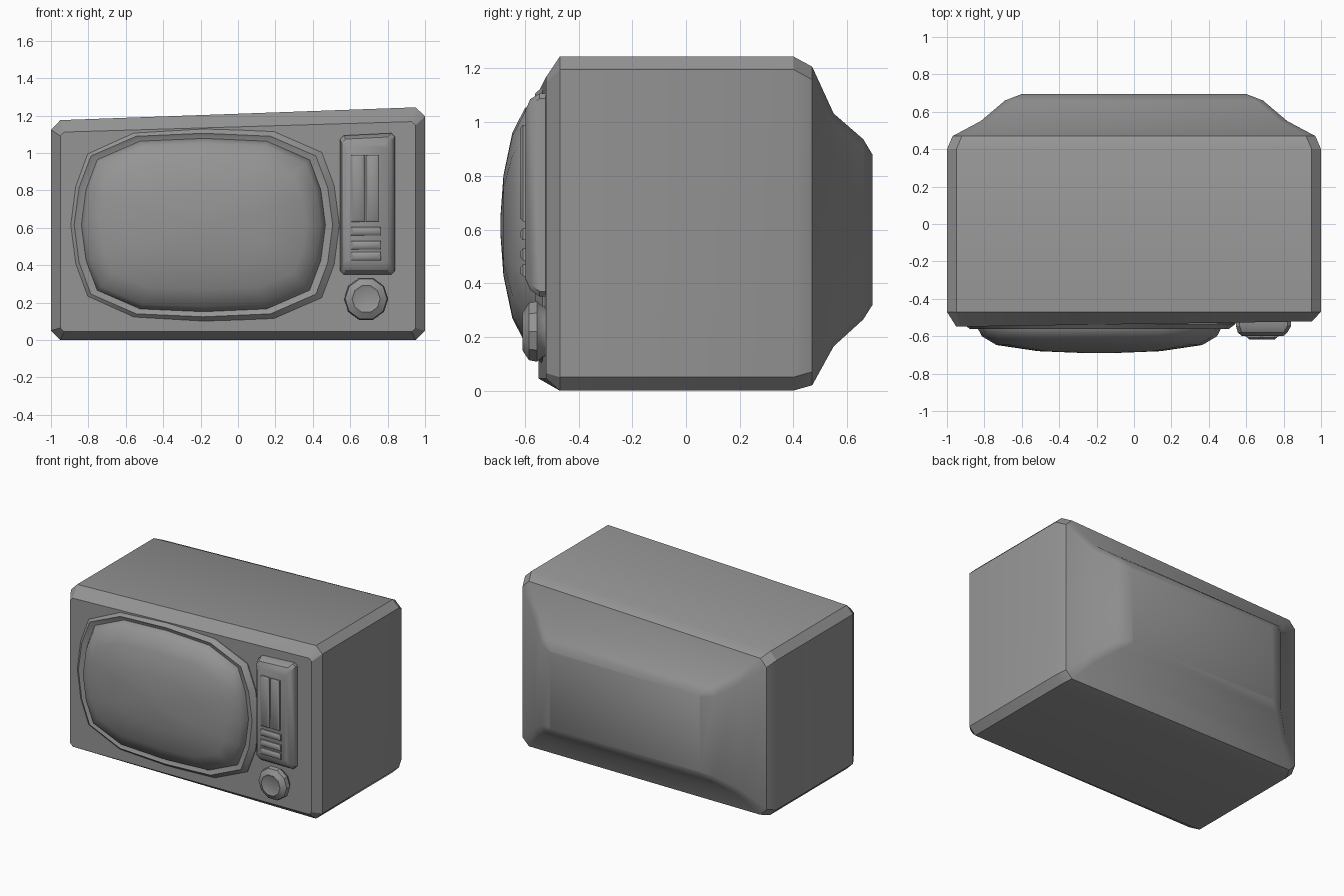
import bpy, bmesh, math

old = bpy.data.objects.get("Cube")
if old:
    bpy.data.objects.remove(old, do_unlink=True)

grey = bpy.data.materials.new("plain grey")
grey.use_nodes = True
COLOUR = (0.3, 0.3, 0.3, 1)
grey.diffuse_color = COLOUR
grey.node_tree.nodes["Principled BSDF"].inputs["Base Color"].default_value = COLOUR


def finish(name, bm, angle=30):
    bmesh.ops.recalc_face_normals(bm, faces=bm.faces)
    mesh = bpy.data.meshes.new(name)
    bm.to_mesh(mesh)
    bm.free()
    mesh.materials.append(grey)
    obj = bpy.data.objects.new(name, mesh)
    bpy.context.collection.objects.link(obj)
    bpy.ops.object.select_all(action='DESELECT')
    bpy.context.view_layer.objects.active = obj
    obj.select_set(True)
    bpy.ops.object.shade_smooth_by_angle(angle=math.radians(angle))
    return obj


def loft(name, rings, angle=30):
    """Skin a list of equal-length point rings and cap both ends."""
    bm = bmesh.new()
    loops = [[bm.verts.new(p) for p in ring] for ring in rings]
    for a, b in zip(loops, loops[1:]):
        for i in range(len(a)):
            j = (i + 1) % len(a)
            bm.faces.new((a[i], a[j], b[j], b[i]))
    bm.faces.new(loops[0])
    bm.faces.new(loops[-1])
    return finish(name, bm, angle)


def section(y, half, low, high, cut, slope, skew=0):
    """Chamfered rectangle whose top edge rises towards +x."""
    inner = half - cut
    pts = []
    for x, z in ((-inner, low), (inner, low), (half, low + cut), (half, high - cut),
                 (inner, high), (-inner, high), (-half, high - cut), (-half, low + cut)):
        lift = slope * x if z > (low + high) / 2 else 0
        pts.append((x, y + skew * x, z + lift))
    return pts


# Cabinet with stepped rear housing
loft("cabinet", [
    section(-0.535, 0.95, 0.045, 1.14, 0.02, 0.03, 0.015),
    section(-0.47, 1.0, 0, 1.21, 0.05, 0.036),
    section(0.40, 1.0, 0, 1.21, 0.05, 0.036),
    section(0.47, 0.97, 0.02, 1.175, 0.05, 0.034),
    section(0.55, 0.82, 0.165, 1.02, 0.04, 0.015),
    section(0.66, 0.69, 0.265, 0.93, 0.04, 0.01),
    section(0.695, 0.6, 0.32, 0.875, 0.01, 0.005),
])

# Rounded screen outline, mirrored from one quarter
quarter = [(0.655, 0), (0.63, 0.19), (0.57, 0.35), (0.34, 0.45), (0, 0.465)]
outline = quarter + [(-x, z) for x, z in quarter[-2::-1]]
outline += [(x, -z) for x, z in outline[-2:0:-1]]


def screen_ring(y, sx, sz):
    return [(-0.185 + x * sx, y, 0.615 + z * sz) for x, z in outline]


# Shallow surround with an inward lip, then the bulging tube
loft("screen_surround", [
    screen_ring(-0.50, 1.11, 1.11), screen_ring(-0.535, 1.11, 1.11),
    screen_ring(-0.562, 1.055, 1.055), screen_ring(-0.548, 1.0, 1.0)])
loft("screen", [
    screen_ring(-0.53, 1.0, 1.0), screen_ring(-0.555, 0.995, 0.995),
    screen_ring(-0.60, 0.96, 0.94), screen_ring(-0.647, 0.84, 0.74),
    screen_ring(-0.68, 0.5, 0.4), screen_ring(-0.69, 0.12, 0.1)], 40)


def panel_ring(y, x0, x1, z0, z1, cut):
    cx, cz = (x0 + x1) / 2, (z0 + z1) / 2
    return [(cx + x, py, cz + z) for x, py, z in
            section(y, (x1 - x0) / 2, (z0 - z1) / 2, (z1 - z0) / 2, cut, 0.05)]


# Control panel
loft("control_panel", [
    panel_ring(-0.50, 0.545, 0.84, 0.35, 1.10, 0.02),
    panel_ring(-0.545, 0.545, 0.84, 0.35, 1.10, 0.02),
    panel_ring(-0.58, 0.555, 0.82, 0.375, 1.08, 0.02),
    panel_ring(-0.598, 0.575, 0.80, 0.415, 1.04, 0.015)])


def bar(name, x0, x1, z0, z1):
    c, e = 0.012, 0.01

    def rect(y, d):
        return [(x0 + d, y, z0 + d), (x1 - d, y, z0 + d),
                (x1 - d, y, z1 - d), (x0 + d, y, z1 - d)]
    loft(name, [rect(-0.58, 0), rect(-0.607, 0), rect(-0.607 - e, c)], 50)


# Speaker slots and push buttons
for i, x in enumerate((0.605, 0.685)):
    bar(f"vertical_bar_{i + 1}", x, x + 0.07, 0.63, 0.99)
for i, z in enumerate((0.56, 0.485, 0.425)):
    bar(f"button_{i + 1}", 0.605, 0.765, z, z + 0.045)


def disc(y, r, sides=10):
    return [(0.685 + r * math.cos(math.tau * i / sides), y,
             0.22 + r * math.sin(math.tau * i / sides)) for i in range(sides)]


# Tuning knob with a slightly dished face
loft("knob", [disc(-0.50, 0.09), disc(-0.535, 0.10), disc(-0.555, 0.118),
              disc(-0.585, 0.112), disc(-0.608, 0.075), disc(-0.602, 0.06)])
